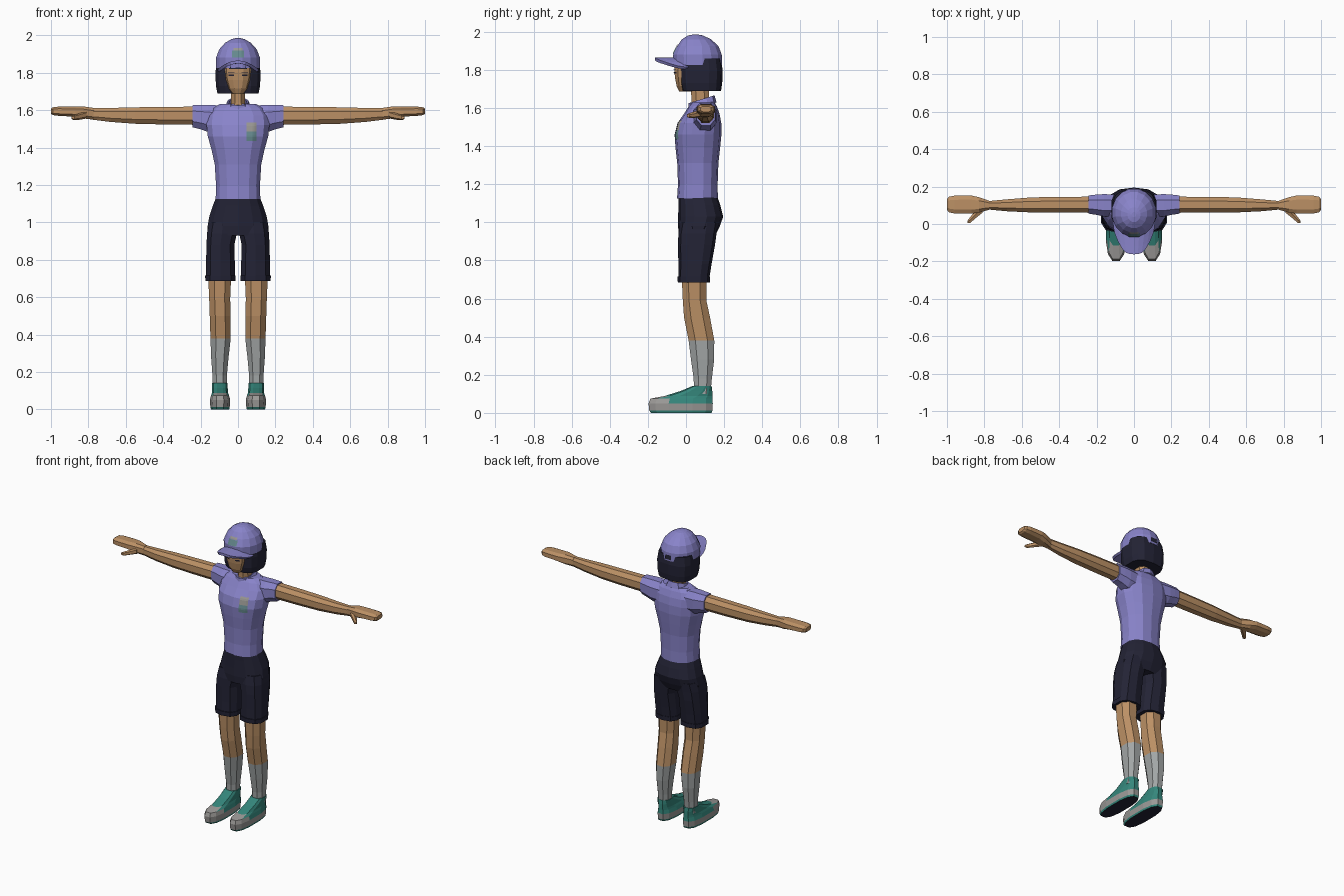
import bpy, bmesh, math
from mathutils import Vector
from mathutils.bvhtree import BVHTree

default = bpy.data.objects.get("Cube")
if default:
    bpy.data.objects.remove(default, do_unlink=True)


def material(name, red, green, blue):
    mat = bpy.data.materials.new(name)
    mat.use_nodes = True
    colour = (red, green, blue, 1)
    mat.diffuse_color = colour
    shader = next(n for n in mat.node_tree.nodes if n.type == "BSDF_PRINCIPLED")
    shader.inputs["Base Color"].default_value = colour
    shader.inputs["Roughness"].default_value = 0.9
    return mat


lilac = material("lilac cloth", .25, .23, .59)
navy = material("dark navy", .017, .017, .036)
skin = material("tan skin", .50, .28, .13)
sock_grey = material("sock grey", .36, .38, .38)
sole_grey = material("sole grey", .33, .32, .31)
teal = material("shoe teal", .035, .24, .20)
patch_green = material("muted green", .13, .25, .27)
patch_beige = material("dull beige", .32, .31, .29)


def finish(name, bm, mats, rule=None, mirror=False):
    """Turn a bmesh into a flat shaded object, optionally mirrored left to right."""
    bmesh.ops.recalc_face_normals(bm, faces=bm.faces)
    if rule:
        for face in bm.faces:
            face.material_index = rule(face.calc_center_median(), face.normal)
    mesh = bpy.data.meshes.new(name)
    bm.to_mesh(mesh)
    bm.free()
    for mat in mats:
        mesh.materials.append(mat)
    obj = bpy.data.objects.new(name, mesh)
    bpy.context.collection.objects.link(obj)
    if mirror:
        obj.modifiers.new("Mirror", "MIRROR")
    return obj


def loft(name, rings, mats, sides=8, along="z", power=.85, caps=True,
         rule=None, mirror=False, bend=None):
    """Skin rounded rings given as (position, centre a, centre b, radius a, radius b)."""
    bm = bmesh.new()
    loops = []
    for pos, ca, cb, ra, rb in rings:
        loop = []
        for i in range(sides):
            angle = math.tau * (i + .5) / sides
            c, s = math.cos(angle), math.sin(angle)
            a = ca + ra * math.copysign(abs(c) ** power, c)
            b = cb + rb * math.copysign(abs(s) ** power, s)
            co = Vector((a, b, pos)) if along == "z" else Vector((pos, a, b))
            if bend:
                co = bend(co)
            loop.append(bm.verts.new(co))
        loops.append(loop)
    for low, high in zip(loops, loops[1:]):
        for i in range(sides):
            j = (i + 1) % sides
            bm.faces.new((low[i], low[j], high[j], high[i]))
    if caps:
        bm.faces.new(loops[0])
        bm.faces.new(loops[-1])
    return finish(name, bm, mats, rule, mirror)


def plate(name, target, x, z, width, height, mat, facing=-1, steps=5):
    """Lay a thin patch on the front (facing -1) or back (facing 1) of a part."""
    tree = BVHTree.FromPolygons([v.co for v in target.data.vertices],
                                [p.vertices for p in target.data.polygons])
    bm = bmesh.new()
    bmesh.ops.create_grid(bm, x_segments=steps, y_segments=steps, size=.5)
    for v in bm.verts:
        start = Vector((x + v.co.x * width, facing, z + v.co.y * height))
        hit = tree.ray_cast(start, Vector((0, -facing, 0)))[0]
        v.co = (hit or start * .1) + Vector((0, facing * .004, 0))
    obj = finish(name, bm, [mat])
    if obj.data.polygons[0].normal.y * facing < 0:
        obj.data.flip_normals()
    return obj


# Shirt body, sleeves and collar
shirt = loft("shirt_body", [
    (1.125, 0, .06, .122, .107), (1.2, 0, .062, .12, .104),
    (1.31, 0, .062, .127, .108), (1.39, 0, .062, .145, .117),
    (1.46, 0, .063, .165, .123), (1.52, 0, .07, .172, .115),
    (1.57, 0, .083, .168, .093), (1.61, 0, .088, .14, .073),
    (1.632, 0, .09, .1, .058)], [lilac], sides=14)
loft("sleeve", [
    (.08, .1, 1.55, .06, .08), (.16, .1, 1.555, .064, .077),
    (.2, .103, 1.562, .058, .069), (.242, .104, 1.567, .052, .063)],
    [lilac], along="x", mirror=True)


def tilt(co):
    co.z += (co.y - .08) * .3
    return co


collar = loft("shirt_collar", [
    (1.605, 0, .085, .075, .075), (1.645, 0, .082, .056, .068)],
    [lilac], sides=10, caps=False, bend=tilt)
collar.modifiers.new("Thickness", "SOLIDIFY").thickness = .008

# Arms, hands and thumbs
loft("arm", [
    (.22, .103, 1.57, .046, .052), (.4, .103, 1.57, .045, .05),
    (.55, .102, 1.571, .043, .047), (.68, .1, 1.574, .034, .04),
    (.79, .1, 1.58, .023, .032)], [skin], along="x", mirror=True)
loft("hand", [
    (.77, .1, 1.58, .024, .033), (.83, .102, 1.588, .044, .034),
    (.87, .104, 1.592, .051, .029), (.96, .104, 1.594, .05, .026),
    (.99, .104, 1.594, .044, .022), (1, .104, 1.594, .03, .015)],
    [skin], along="x", power=.7, mirror=True)
loft("thumb", [
    (.81, .08, 1.575, .022, .02), (.85, .048, 1.565, .022, .017),
    (.875, .022, 1.56, .018, .014), (.89, .012, 1.56, .007, .008)],
    [skin], sides=6, along="x", mirror=True)

# Shorts: hips, two legs and rolled cuffs
loft("shorts_hips", [
    (.93, 0, .058, .165, .095), (.98, 0, .068, .166, .11),
    (1.03, 0, .077, .157, .118), (1.09, 0, .07, .137, .11),
    (1.135, 0, .062, .119, .102)], [navy], sides=14)
loft("shorts_leg", [
    (.69, .093, .04, .08, .08), (.78, .094, .047, .08, .087),
    (.88, .094, .055, .077, .097), (.94, .086, .06, .083, .1),
    (1, .08, .07, .078, .1)], [navy], sides=10, power=.75, mirror=True)
loft("shorts_cuff", [
    (.685, .094, .041, .083, .084), (.715, .094, .041, .085, .086)],
    [navy], sides=10, power=.75, mirror=True)

# Legs, with socks below the calf
loft("leg_and_sock", [
    (.1, .098, .085, .04, .046), (.18, .098, .088, .041, .051),
    (.28, .097, .087, .05, .065), (.38, .093, .081, .058, .072),
    (.5, .095, .058, .06, .073), (.59, .098, .045, .06, .066),
    (.72, .098, .042, .066, .069)], [skin, sock_grey], mirror=True,
    rule=lambda c, n: 1 if c.z < .38 else 0)


# Shoes: dark tread, grey sole and toe cap, teal upper
def shoe_colour(centre, normal):
    if normal.z < -.9:
        return 2
    if .012 < centre.z < .05 or (centre.y < -.11 and centre.z > .012):
        return 1
    return 0


loft("shoe", [
    (0, .096, -.025, .05, .163), (.012, .096, -.027, .053, .17),
    (.05, .096, -.028, .056, .173), (.075, .096, -.024, .049, .167),
    (.088, .096, .012, .044, .13), (.115, .097, .055, .043, .085),
    (.14, .098, .083, .043, .053)], [teal, sole_grey, navy],
    sides=12, power=.75, rule=shoe_colour, mirror=True)

# Neck, head and bobbed hair
loft("neck", [(1.57, 0, .08, .045, .055), (1.64, 0, .076, .039, .05),
              (1.74, 0, .07, .039, .05)], [skin])
head = loft("head", [
    (1.685, 0, .0, .028, .036), (1.715, 0, .015, .056, .066),
    (1.76, 0, .025, .073, .085), (1.8, 0, .03, .079, .094),
    (1.86, 0, .03, .08, .094)], [skin], sides=12, power=.75)
loft("hair", [
    (1.69, 0, .082, .112, .102), (1.73, 0, .08, .12, .11),
    (1.8, 0, .08, .123, .112), (1.86, 0, .078, .115, .105)],
    [navy], sides=14, power=.65)
plate("fringe", head, 0, 1.832, .14, .026, navy)
for side in (-1, 1):
    plate("eye", head, side * .036, 1.785, .03, .008, navy)
    plate("eyebrow", head, side * .036, 1.803, .034, .004, navy)

# Cap crown, peak and rear opening
crown = loft("cap_crown", [
    (1.825, 0, .062, .12, .13), (1.88, 0, .06, .12, .13),
    (1.925, 0, .062, .102, .11), (1.96, 0, .055, .07, .078),
    (1.98, 0, .05, .035, .04), (1.985, 0, .05, .012, .014)],
    [lilac], sides=16, power=1)
bm = bmesh.new()
bmesh.ops.create_grid(bm, x_segments=8, y_segments=4, size=1)
for v in bm.verts:
    across, out = v.co.x, (1 - v.co.y) / 2
    x = across * (.112 - .03 * out * out)
    reach = .1 + .062 * (1 - abs(across) ** 3)
    v.co = (x, -(reach - .0) * out + .01 * (1 - out), 1.865 - 4 * x * x)
peak = finish("cap_peak", bm, [lilac])
thick = peak.modifiers.new("Thickness", "SOLIDIFY")
thick.thickness = .016
thick.offset = -1
plate("cap_opening", crown, 0, 1.85, .045, .03, navy, facing=1)

# Plain cloth patches
plate("cap_patch", crown, 0, 1.9, .065, .035, patch_green)
plate("cap_patch_edge", crown, 0, 1.926, .05, .014, patch_beige)
plate("chest_patch_top", shirt, .072, 1.51, .055, .05, patch_beige)
plate("chest_patch_base", shirt, .072, 1.46, .055, .05, patch_green)
